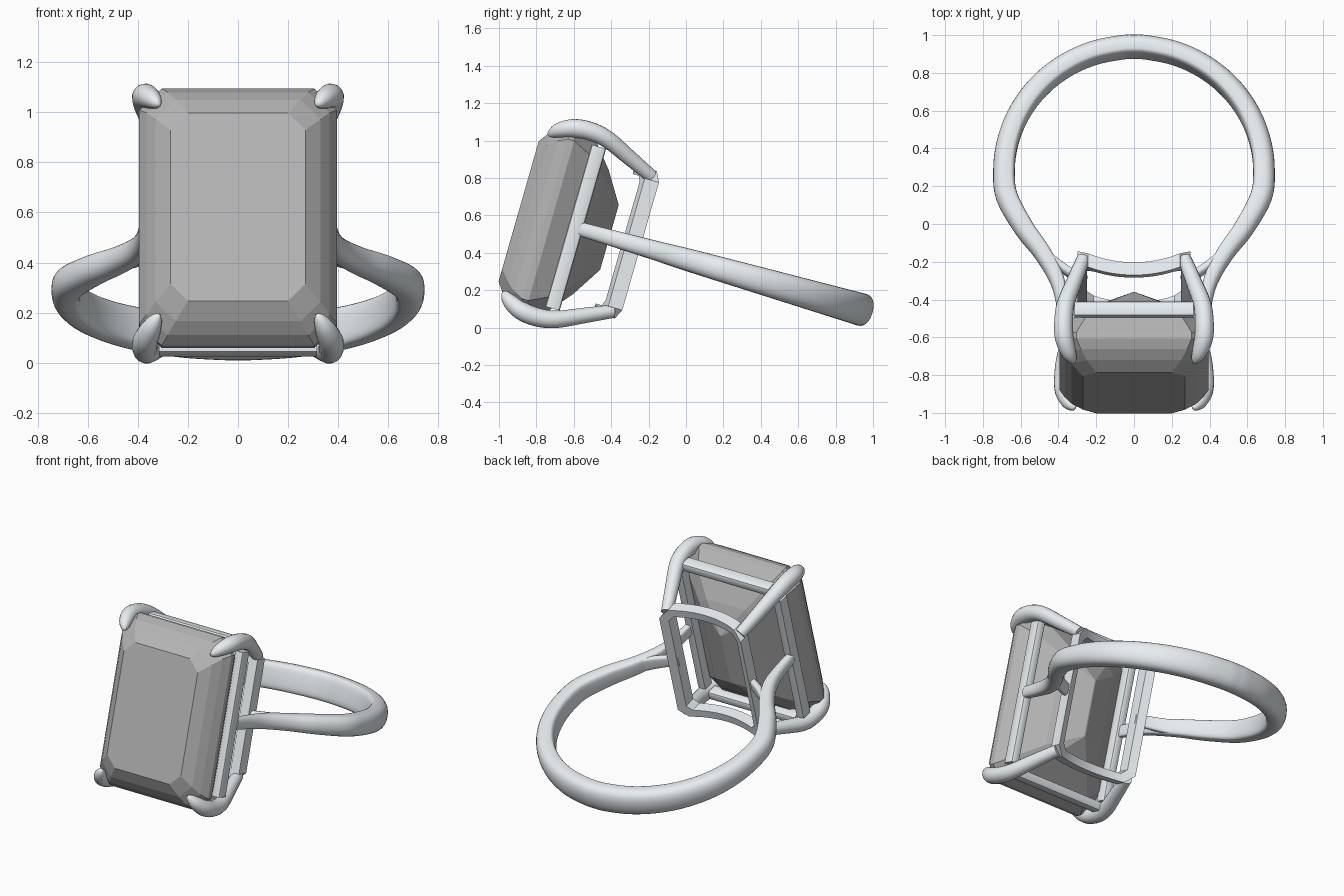
import bpy, bmesh, math
from mathutils import Matrix, Vector

if "Cube" in bpy.data.objects:
    bpy.data.objects.remove(bpy.data.objects["Cube"])

# Local ring frame: x across, y from stone to back of band, z along the stone
TILT = Matrix.Translation((0, 0.28, 0.285)) @ Matrix.Rotation(math.radians(-16), 4, 'X')


def material(name, col):
    m = bpy.data.materials.new(name)
    m.diffuse_color = (*col, 1)
    m.use_nodes = True
    m.node_tree.nodes["Principled BSDF"].inputs["Base Color"].default_value = m.diffuse_color
    return m


METAL = material("pale_metal", (0.80, 0.85, 0.88))
STONE = material("grey_stone", (0.46, 0.46, 0.46))


def finish(name, bm, mat, smooth=None):
    bmesh.ops.recalc_face_normals(bm, faces=bm.faces)
    me = bpy.data.meshes.new(name)
    bm.to_mesh(me)
    bm.free()
    ob = bpy.data.objects.new(name, me)
    bpy.context.collection.objects.link(ob)
    ob.matrix_world = TILT
    me.materials.append(mat)
    if smooth:
        bpy.ops.object.select_all(action='DESELECT')
        ob.select_set(True)
        bpy.context.view_layer.objects.active = ob
        bpy.ops.object.shade_smooth_by_angle(angle=math.radians(smooth))
    return ob


def loft(rings, cap=True, closed=False):
    bm = bmesh.new()
    vr = [[bm.verts.new(p) for p in r] for r in rings]
    n = len(vr[0])
    pairs = list(zip(vr, vr[1:])) + ([(vr[-1], vr[0])] if closed else [])
    for a, b in pairs:
        for i in range(n):
            j = (i + 1) % n
            bm.faces.new((a[i], a[j], b[j], b[i]))
    if cap and not closed:
        bm.faces.new(vr[0])
        bm.faces.new(vr[-1])
    return bm


def octagon(a, b, c, n=1):
    """Rectangle a x b (half sizes) with corners cut by c, n steps along x edges."""
    top = [(a - c - 2 * (a - c) * i / n, b) for i in range(n + 1)]
    half = top + [(-a, b - c), (-a, -b + c)]
    low = [(-x, -b) for x, _ in top]
    return half + low + [(a, -b + c), (a, b - c)]


def spline(pts, steps=6):
    """Catmull-Rom through tuples of any length."""
    P = [pts[0]] + list(pts) + [pts[-1]]
    out = []
    for k in range(1, len(P) - 2):
        for s in range(steps):
            t = s / steps
            out.append([0.5 * (2 * b + (c - a) * t + (2 * a - 5 * b + 4 * c - d) * t * t
                               + (3 * b - a - 3 * c + d) * t ** 3)
                        for a, b, c, d in zip(P[k - 1], P[k], P[k + 1], P[k + 2])])
    return out + [list(pts[-1])]


# Emerald-cut stone: stepped crown, girdle, stepped pavilion down to a keel
steps = [(-1.222, 0.27, 0.39, 0.07), (-1.172, 0.33, 0.46, 0.08), (-1.125, 0.366, 0.505, 0.085),
         (-1.075, 0.395, 0.534, 0.09), (-1.04, 0.395, 0.534, 0.09), (-0.92, 0.325, 0.465, 0.08),
         (-0.82, 0.20, 0.345, 0.06), (-0.717, 0.004, 0.18, 0.002)]
finish("stone", loft([[(x, v, w) for x, w in octagon(a, b, c)] for v, a, b, c in steps]), STONE)

# Gallery frame behind the stone, curved to follow the finger
rings = []
for inset, rad in ((0.05, 0.62), (0, 0.62), (0, 0.69), (0.05, 0.69)):
    loop = octagon(0.298 - inset, 0.41 - inset, 0.055 - inset * 0.45, 12)
    rings.append([(x, -math.sqrt(rad ** 2 - x ** 2), w) for x, w in loop])
finish("gallery_frame", loft(rings, closed=True), METAL, 30)


# Four seat bars under the girdle
def bar(name, centre, size):
    bm = bmesh.new()
    bmesh.ops.create_cube(bm, size=1)
    bmesh.ops.scale(bm, vec=size, verts=bm.verts)
    bmesh.ops.translate(bm, vec=centre, verts=bm.verts)
    long = max(range(3), key=lambda i: size[i])
    edges = [e for e in bm.edges if abs((e.verts[0].co - e.verts[1].co)[long]) > 0.1]
    bmesh.ops.bevel(bm, geom=edges, offset=0.014, segments=2, profile=0.5, affect='EDGES')
    finish(name, bm, METAL, 30)


for s, side, end in ((1, "right", "upper"), (-1, "left", "lower")):
    bar(side + "_seat_bar", (s * 0.36, -0.905, 0), (0.058, 0.08, 0.90))
    bar(end + "_seat_bar", (0, -0.905, s * 0.495), (0.63, 0.08, 0.058))

# Four claw prongs from the gallery corners over the stone corners
claw = [(0.268, -0.59, 0.375, 0.036), (0.315, -0.73, 0.438, 0.042), (0.36, -0.87, 0.50, 0.047),
        (0.372, -0.97, 0.517, 0.05), (0.37, -1.06, 0.508, 0.05), (0.348, -1.13, 0.478, 0.041),
        (0.325, -1.168, 0.448, 0.024), (0.312, -1.178, 0.435, 0.006)]
path = spline(claw)
for sx, a in ((1, "right"), (-1, "left")):
    for sz, b in ((1, "upper"), (-1, "lower")):
        rings = []
        for i, p in enumerate(path):
            q0, q1 = path[max(i - 1, 0)], path[min(i + 1, len(path) - 1)]
            t = (Vector(q1[:3]) - Vector(q0[:3])).normalized()
            n = t.cross(Vector((0.8, 0, -0.6))).normalized()
            m = t.cross(n)
            ring = []
            for k in range(16):
                g = 2 * math.pi * k / 16
                c = Vector(p[:3]) + p[3] * (math.cos(g) * n + math.sin(g) * m)
                ring.append((sx * c.x, c.y, sz * c.z))
            rings.append(ring)
        finish(f"{b}_{a}_prong", loft(rings), METAL, 50)


# Band sections: flat inside, rounded outside; row = x, y, thickness, width
def band(name, rows):
    rings = []
    for i, (x, y, th, wd) in enumerate(rows):
        q0, q1 = rows[max(i - 1, 0)], rows[min(i + 1, len(rows) - 1)]
        t = Vector((q1[0] - q0[0], q1[1] - q0[1], 0)).normalized()
        out = Vector((t.y, -t.x, 0))
        ring = []
        for k in range(24):
            g = 2 * math.pi * k / 24
            c, s = math.cos(g), math.sin(g)
            e = 0.9 if c > 0 else 0.35
            r = math.copysign(abs(c) ** e, c) * th / 2
            h = math.copysign(abs(s) ** (0.9 if c > 0 else 0.6), s) * wd / 2
            ring.append(Vector((x, y, 0)) + out * r + Vector((0, 0, h)))
        rings.append(ring)
    finish(name, loft(rings), METAL, 50)


shoulder = [(0.372, -0.88, 0.05, 0.075), (0.383, -0.72, 0.062, 0.085), (0.412, -0.59, 0.08, 0.095),
            (0.487, -0.45, 0.092, 0.105), (0.583, -0.315, 0.105, 0.118)]
arc = []
for d in range(-12, 91, 12):
    g = math.radians(min(d, 90))
    arc.append((0.688 * math.cos(g), 0.688 * math.sin(g), 0.115, 0.137 + 0.038 * math.sin(g)))
half = shoulder + arc
top = [(0, 0.688, 0.115, 0.175)]
full = half + top + [(-x, y, t, w) for x, y, t, w in reversed(half)]
band("band", spline(full, 5))

# Short struts carrying the finger circle on to the gallery frame
for s, side in ((1, "right"), (-1, "left")):
    rows = []
    for k in range(9):
        g = math.radians(-67 + 23 * k / 8)
        rows.append((s * 0.655 * math.cos(g), 0.655 * math.sin(g), 0.048, 0.07 + 0.003 * k))
    band(side + "_strut", rows if s > 0 else rows[::-1])
